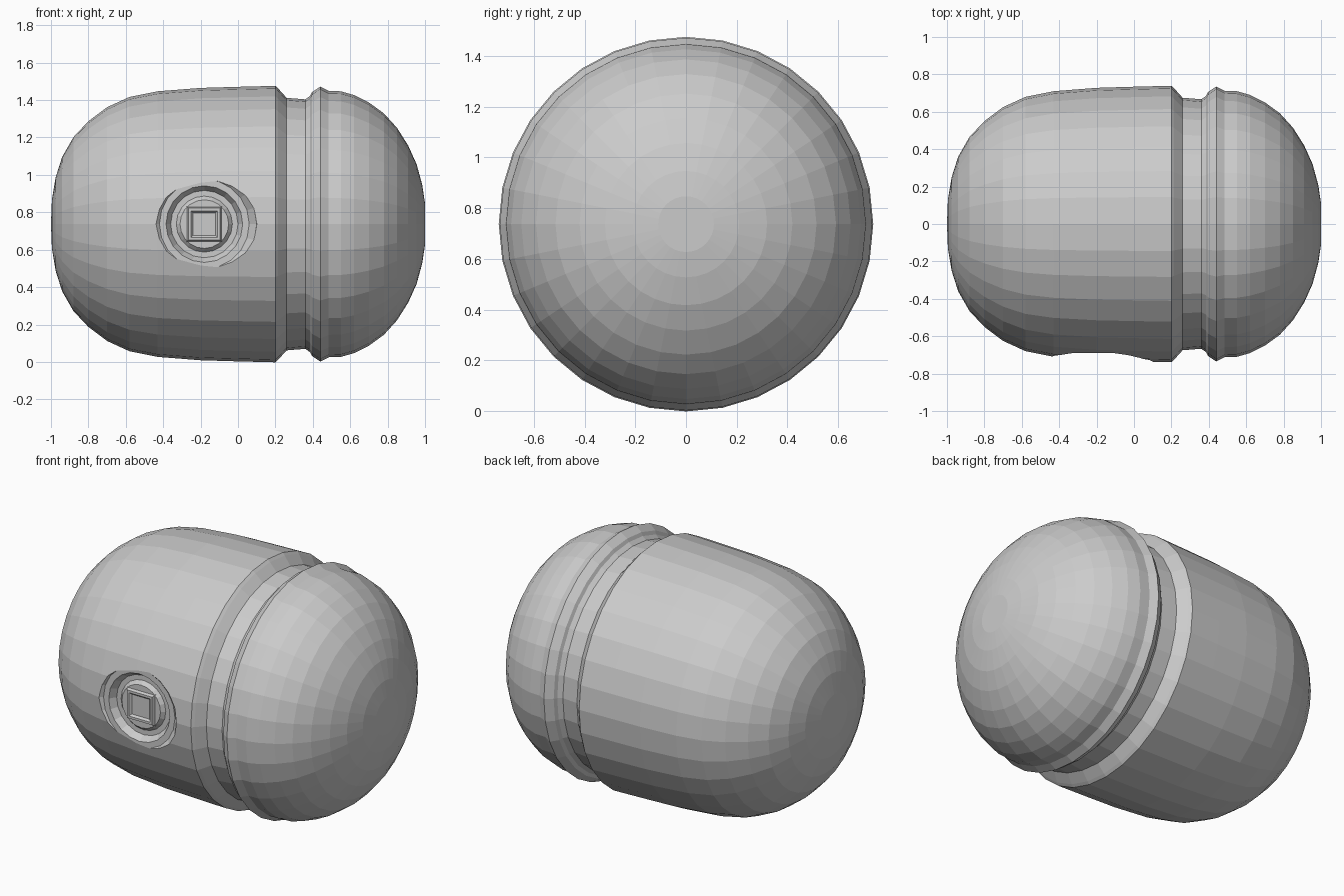
import bpy, bmesh
from math import sin, cos, tau
from mathutils import Vector

if "Cube" in bpy.data.objects:
    bpy.data.objects.remove(bpy.data.objects["Cube"])

CENTRE_Z = 0.737


def lathe(name, profile, place, steps, phase=0.0):
    """Spin (axial, radius) points; place() maps axial, u, v to a position."""
    bm = bmesh.new()
    rings = []
    for a, r in profile:
        if r == 0:
            rings.append([bm.verts.new(place(a, 0, 0))] * steps)
        else:
            rings.append([bm.verts.new(place(a, r * cos(phase + tau * i / steps),
                                             r * sin(phase + tau * i / steps)))
                          for i in range(steps)])
    for lo, hi in zip(rings, rings[1:]):
        for i in range(steps):
            j = (i + 1) % steps
            corners = list(dict.fromkeys([lo[i], lo[j], hi[j], hi[i]]))
            bm.faces.new(corners)
    bmesh.ops.recalc_face_normals(bm, faces=bm.faces[:])
    mesh = bpy.data.meshes.new(name)
    bm.to_mesh(mesh)
    bm.free()
    obj = bpy.data.objects.new(name, mesh)
    bpy.context.collection.objects.link(obj)
    return obj


def along_x(a, u, v):
    return Vector((a, u, CENTRE_Z + v))


def toward_front(a, u, v):
    return Vector((-0.18 + u, -a, CENTRE_Z + v))


# Capsule: long rounded end, stepped neck groove, bead and domed cap
shell = lathe("capsule_shell", [
    (-1.0, 0), (-0.995, 0.13), (-0.975, 0.25), (-0.94, 0.36), (-0.88, 0.465),
    (-0.80, 0.55), (-0.70, 0.625), (-0.58, 0.68), (-0.43, 0.71), (-0.20, 0.728),
    (0.0, 0.734), (0.20, 0.739), (0.215, 0.725), (0.26, 0.675), (0.36, 0.667),
    (0.385, 0.685), (0.395, 0.705), (0.44, 0.735), (0.485, 0.712), (0.55, 0.71),
    (0.62, 0.69), (0.70, 0.65), (0.78, 0.592), (0.85, 0.515), (0.91, 0.42),
    (0.955, 0.32), (0.985, 0.21), (1.0, 0.11), (1.0, 0)], along_x, 32)

# Round dial recess carved into the front
cutter = lathe("dial_cutter", [
    (0.85, 0), (0.85, 0.30), (0.73, 0.28), (0.69, 0.24), (0.69, 0.205),
    (0.65, 0.18), (0.65, 0.15), (0.672, 0.13), (0.672, 0)], toward_front, 20)
cutter.hide_render = True
cut = shell.modifiers.new("dial_recess", 'BOOLEAN')
cut.operation = 'DIFFERENCE'
cut.solver = 'EXACT'
cut.object = cutter
bpy.context.view_layer.objects.active = shell
bpy.ops.object.modifier_apply(modifier=cut.name)
bpy.data.objects.remove(cutter, do_unlink=True)

# Square key frame in the middle of the dial
lathe("dial_square", [(0.665, 0.135), (0.688, 0.12), (0.688, 0.10),
                      (0.676, 0.085), (0.676, 0)], toward_front, 4, tau / 8)
